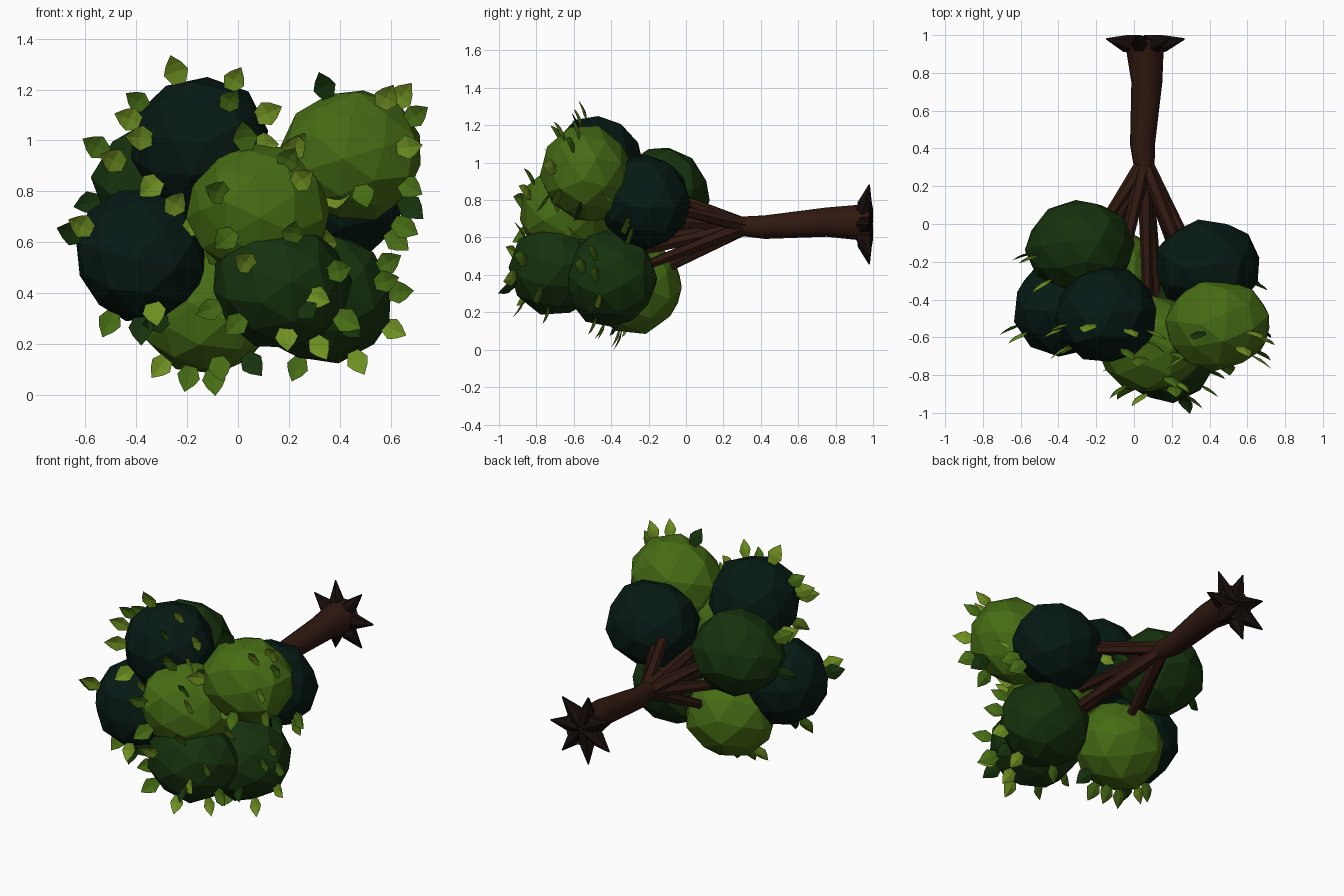
import bpy, bmesh, math, random
from mathutils import Vector, Euler

if "Cube" in bpy.data.objects:
    bpy.data.objects.remove(bpy.data.objects["Cube"])

random.seed(11)


def mat(name, r, g, b):
    m = bpy.data.materials.new(name)
    m.diffuse_color = (r, g, b, 1)
    m.use_nodes = True
    m.node_tree.nodes["Principled BSDF"].inputs["Base Color"].default_value = m.diffuse_color
    return m


LIGHT = mat("light_foliage", 0.062, 0.15, 0.007)
MID = mat("mid_foliage", 0.008, 0.032, 0.004)
DARK = mat("dark_foliage", 0.002, 0.010, 0.007)
LIME = mat("lime_leaf", 0.16, 0.28, 0.015)
BARK = mat("bark", 0.028, 0.009, 0.005)
ROOT = mat("root_bark", 0.008, 0.004, 0.003)


def finish(bm, name, *mats):
    bmesh.ops.recalc_face_normals(bm, faces=bm.faces)
    me = bpy.data.meshes.new(name)
    bm.to_mesh(me)
    bm.free()
    for m in mats:
        me.materials.append(m)
    ob = bpy.data.objects.new(name, me)
    bpy.context.collection.objects.link(ob)
    return ob


def tube(bm, path, sides):
    """Faceted tube through (point, radius) pairs, capped at both ends."""
    axis = (Vector(path[-1][0]) - Vector(path[0][0])).normalized()
    q = axis.to_track_quat('Z', 'Y')
    rings = []
    for p, r in path:
        rings.append([bm.verts.new(Vector(p) + q @ Vector((
            r * math.cos(math.tau * i / sides), r * math.sin(math.tau * i / sides), 0)))
            for i in range(sides)])
    for a, b in zip(rings, rings[1:]):
        for i in range(sides):
            j = (i + 1) % sides
            bm.faces.new((a[i], a[j], b[j], b[i]))
    bm.faces.new(rings[0])
    bm.faces.new(rings[-1])


# name, centre, radii, material, outline leaf angles (seen from the front), extra leaves
CLUMPS = [
    ("top_clump", (-0.15, -0.48, 0.985), (0.275, 0.255, 0.27), DARK, (108, 62, 145, 25, 160), 6),
    ("upper_right_clump", (0.445, -0.53, 0.94), (0.285, 0.245, 0.26), LIGHT, (110, 52, 34, -43), 6),
    ("centre_clump", (0.08, -0.64, 0.725), (0.28, 0.26, 0.265), LIGHT, (100, 60, 10), 5),
    ("lower_front_clump", (0.17, -0.69, 0.43), (0.275, 0.255, 0.25), MID, (300, 200, 330), 6),
    ("lower_right_clump", (0.34, -0.40, 0.38), (0.275, 0.245, 0.265), MID, (249, 297, 335, 30, 5), 5),
    ("lower_left_clump", (-0.12, -0.28, 0.345), (0.27, 0.26, 0.265), LIGHT, (232, 255, 275, 308), 5),
    ("left_clump", (-0.38, -0.45, 0.55), (0.265, 0.255, 0.26), DARK, (162, 245, 270), 4),
    ("back_left_clump", (-0.285, -0.12, 0.83), (0.285, 0.25, 0.26), MID, (150, 195), 2),
    ("back_right_clump", (0.39, -0.22, 0.79), (0.285, 0.245, 0.26), DARK, (-40, -28), 2),
]


def add_leaf(bm, base, out, size):
    """Pointed leaf folded along its midrib, tip along `out`, face turned to -y."""
    out = out.normalized()
    side = out.cross(Vector((0, -1, 0))).normalized()
    up = side.cross(out)
    place = lambda x, l, h: bm.verts.new(base + size * (side * x + out * l + up * h))
    left = [place(-w, l, 0) for w, l in ((0.14, 0), (0.36, 0.45), (0.24, 0.7))]
    right = [place(w, l, 0) for w, l in ((0.14, 0), (0.36, 0.45), (0.24, 0.7))]
    rib = [place(0, l, h) for l, h in ((0, 0.02), (0.45, -0.08), (0.7, -0.05), (1, 0.03))]
    k = random.choice((0, 0, 1, 1, 2))
    for s in (left, right):
        for i in range(2):
            bm.faces.new((s[i], s[i + 1], rib[i + 1], rib[i])).material_index = k
        bm.faces.new((s[2], rib[3], rib[2])).material_index = k


# Foliage clumps with leaves
for name, c, r, m, angles, extra in CLUMPS:
    c, r = Vector(c), Vector(r)
    bm = bmesh.new()
    bmesh.ops.create_icosphere(bm, subdivisions=2, radius=1)
    rot = Euler([random.uniform(0, 6) for _ in range(3)]).to_matrix()
    for v in bm.verts:
        d = rot @ v.co * random.uniform(0.96, 1.04)
        v.co = c + d * r
    finish(bm, name, m)

    bm = bmesh.new()
    spots = [(a, random.uniform(0.1, 0.35)) for a in angles]
    spots += [(i * 137.5 + random.uniform(0, 40), random.uniform(0.5, 0.92)) for i in range(extra)]
    for a, front in spots:
        a = math.radians(a)
        radial = Vector((math.cos(a), 0, math.sin(a)))
        d = radial * math.sqrt(1 - front * front) + Vector((0, -front, 0))
        tilt = Vector((0, -0.25 - 0.5 * front, 0))
        add_leaf(bm, c + d * r * 0.9, radial + tilt, random.uniform(0.12, 0.14))
    finish(bm, name.replace("clump", "leaves"), LIME, LIGHT, MID)

# Leaf at the very front of the crown
bm = bmesh.new()
add_leaf(bm, Vector((0.25, -0.90, 0.36)), Vector((0.4, -0.85, -0.5)), 0.13)
finish(bm, "front_leaf", LIGHT, LIGHT, MID)

# Trunk
bm = bmesh.new()
tube(bm, [((0.055, 0.98, 0.675), 0.115), ((0.057, 0.93, 0.68), 0.1), ((0.068, 0.75, 0.682), 0.082),
          ((0.045, 0.42, 0.655), 0.066), ((0.055, 0.29, 0.66), 0.054)], 10)
trunk = finish(bm, "trunk", BARK)
for p in trunk.data.polygons:
    p.use_smooth = len(p.vertices) == 4

# Branches fan out to every clump
bm = bmesh.new()
start = Vector((0.055, 0.33, 0.66))
for name, c, *_ in CLUMPS:
    end = Vector(c)
    end.x = 0.055 + (end.x - 0.055) * 0.87
    tube(bm, [(start, 0.042), (start.lerp(end, 0.5), 0.031), (end, 0.022)], 6)
finish(bm, "branches", BARK)

# Star of seven tapered roots at the trunk base
bm = bmesh.new()
hub = Vector((0.05, 0.955, 0.67))
for i in range(7):
    a = math.tau * i / 7
    d = Vector((math.cos(a), 0, math.sin(a)))
    tube(bm, [(hub + d * 0.02, 0.047), (hub + d * 0.11, 0.045),
              (hub + d * 0.218 + Vector((0, 0.025, 0)), 0.004)], 6)
for v in bm.verts:
    v.co.y = min(v.co.y, 1.0)
finish(bm, "roots", ROOT)
